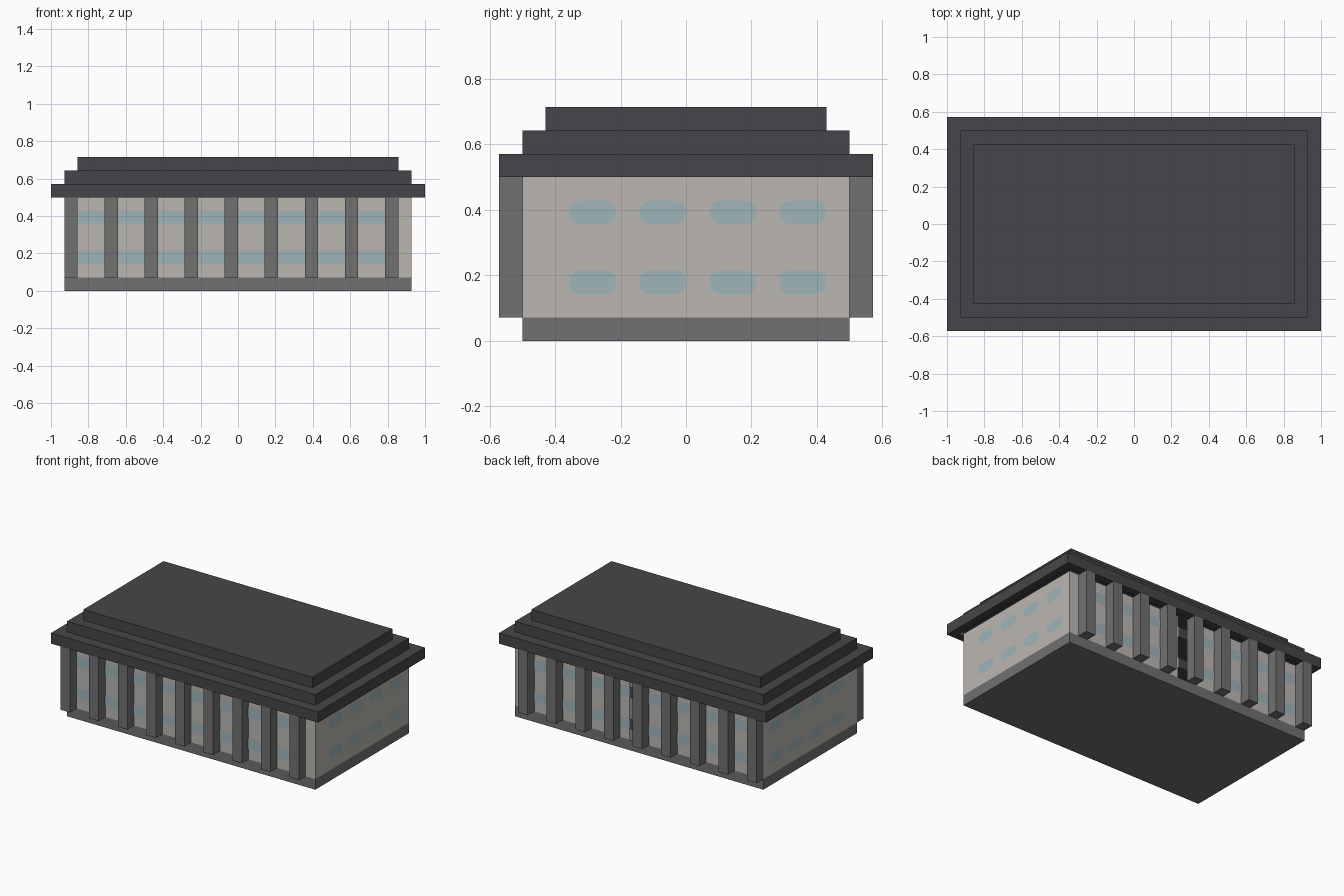
import bpy, bmesh, math

cube = bpy.data.objects.get("Cube")
if cube:
    bpy.data.objects.remove(cube, do_unlink=True)

U = 1 / 14          # building module
HX, HY = 13, 7      # half size of the walls, in modules


def material(name, rgb):
    m = bpy.data.materials.new(name)
    m.use_nodes = True
    col = (*rgb, 1)
    m.diffuse_color = col
    m.node_tree.nodes["Principled BSDF"].inputs["Base Color"].default_value = col
    return m


roof_mat = material("charcoal roof", (0.062, 0.062, 0.069))
stone_mat = material("grey stone", (0.165, 0.165, 0.165))
wall_mat = material("pale wall", (0.50, 0.477, 0.45))
glass_mat = material("blue glass", (0.352, 0.462, 0.497))


def finish(name, bm, mat):
    bmesh.ops.scale(bm, vec=(U, U, U), verts=bm.verts)
    mesh = bpy.data.meshes.new(name)
    bm.to_mesh(mesh)
    bm.free()
    mesh.materials.append(mat)
    obj = bpy.data.objects.new(name, mesh)
    bpy.context.collection.objects.link(obj)
    return obj


def add_box(bm, lo, hi):
    verts = bmesh.ops.create_cube(bm, size=1)["verts"]
    for v in verts:
        for i in range(3):
            v.co[i] = hi[i] if v.co[i] > 0 else lo[i]


def facing(bm, z):
    bm.faces.ensure_lookup_table()
    bm.normal_update()
    return [f for f in bm.faces if f.normal.z * z > 0.9]


def add_panel(bm, side, outline, offset=0):
    """Flat outward-facing polygon on one wall; outline is (along, height)."""
    place = {
        "front": lambda u: (u, -HY - offset),
        "back": lambda u: (u, HY + offset),
        "right": lambda u: (-HX - offset, u),
        "left": lambda u: (HX + offset, u),
    }[side]
    verts = [bm.verts.new((*place(u), z)) for u, z in outline]
    if side in ("back", "right"):
        verts.reverse()
    bm.faces.new(verts)


def rect(u0, u1, z0, z1):
    return [(u0, z0), (u1, z0), (u1, z1), (u0, z1)]


def rounded(u0, u1, z0, z1, r=0.42):
    centres = [(u1 - r, z1 - r), (u0 + r, z1 - r), (u0 + r, z0 + r), (u1 - r, z0 + r)]
    return [(cu + r * math.cos(a), cz + r * math.sin(a))
            for q, (cu, cz) in enumerate(centres)
            for a in [math.pi / 2 * (q + k / 3) for k in range(4)]]


# Plinth, open at the top under the hollow hall
bm = bmesh.new()
add_box(bm, (-HX, -HY, 0), (HX, HY, 1))
bmesh.ops.delete(bm, geom=facing(bm, 1), context="FACES")
finish("plinth", bm, stone_mat)

# Walls, with a narrow open slot in the back wall
bm = bmesh.new()
add_panel(bm, "front", rect(-HX, HX, 1, 7))
add_panel(bm, "back", rect(-HX, 0, 1, 7))
add_panel(bm, "back", rect(1, HX, 1, 7))
for side in ("left", "right"):
    add_panel(bm, side, rect(-HY, HY, 1, 7))
finish("walls", bm, wall_mat)

# Dark bars across the slot
bm = bmesh.new()
for z in (2, 5):
    add_panel(bm, "back", rect(0, 1, z, z + 1))
finish("slot_bars", bm, roof_mat)

# Windows: two rows between the pillars and on both ends
bays = range(-12, 12, 3)
for side in ("front", "back", "left", "right"):
    bm = bmesh.new()
    for z in (2, 5):
        if side in ("front", "back"):
            for x in bays:
                start = 1 if side == "back" and x == 0 else x
                add_panel(bm, side, rect(start, x + 2, z, z + 1), 0.04)
        else:
            for y in range(-5, 5, 3):
                add_panel(bm, side, rounded(y, y + 2, z, z + 1), 0.04)
    finish(side + "_windows", bm, glass_mat)

# Pillars along the front and back
for side, y in (("front", -HY - 1), ("back", HY)):
    bm = bmesh.new()
    for x in range(-HX, HX, 3):
        add_box(bm, (x, y, 1), (x + 1, y + 1, 7))
    finish(side + "_pillars", bm, stone_mat)

# Eaves slab: underside is a rim around the hollow hall
bm = bmesh.new()
add_box(bm, (-HX - 1, -HY - 1, 7), (HX + 1, HY + 1, 8))
under = facing(bm, -1)
bmesh.ops.inset_region(bm, faces=under, thickness=1)
bmesh.ops.delete(bm, geom=under, context="FACES")
finish("eaves_slab", bm, roof_mat)

# Stepped upper roof
for name, inset in (("middle_roof_step", 0), ("top_roof_step", 1)):
    bm = bmesh.new()
    add_box(bm, (inset - HX, inset - HY, 8 + inset), (HX - inset, HY - inset, 9 + inset))
    finish(name, bm, roof_mat)
